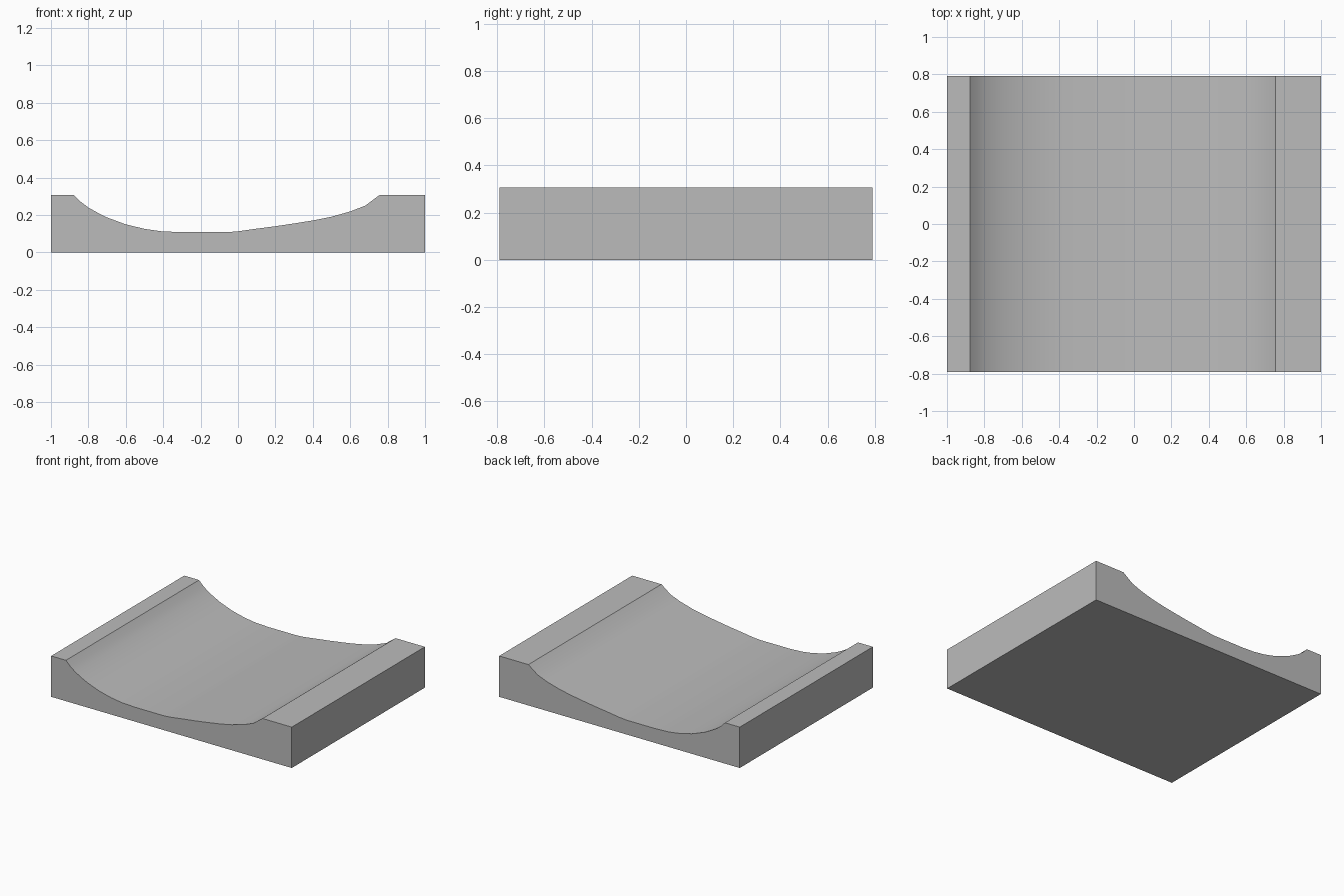
import bpy
import bmesh
from math import radians

if "Cube" in bpy.data.objects:
    bpy.data.objects.remove(bpy.data.objects["Cube"], do_unlink=True)

HALF_LENGTH, HALF_WIDTH, HEIGHT = 1.0, 0.79, 0.307

# Single grey material
grey = bpy.data.materials.new("plain grey")
grey.use_nodes = True
colour = (0.5, 0.5, 0.5, 1)
grey.diffuse_color = colour
grey.node_tree.nodes["Principled BSDF"].inputs["Base Color"].default_value = colour

# Hollow between the two raised ledges, from left to right
hollow = [(-0.877, HEIGHT), (-0.84, 0.27), (-0.8, 0.24), (-0.75, 0.212), (-0.7, 0.187),
          (-0.6, 0.15), (-0.5, 0.126), (-0.41, 0.113), (-0.3, 0.108), (-0.06, 0.108),
          (0.0, 0.113), (0.1, 0.127), (0.2, 0.14), (0.3, 0.155), (0.4, 0.171),
          (0.5, 0.191), (0.6, 0.219), (0.68, 0.25), (0.757, HEIGHT)]
outline = [(-HALF_LENGTH, 0), (-HALF_LENGTH, HEIGHT), *hollow,
           (HALF_LENGTH, HEIGHT), (HALF_LENGTH, 0)]

# Curved slab: the side profile extruded across the width
bm = bmesh.new()
side = bm.faces.new([bm.verts.new((x, -HALF_WIDTH, z)) for x, z in outline])
result = bmesh.ops.extrude_face_region(bm, geom=[side], use_keep_orig=True)
moved = [v for v in result["geom"] if isinstance(v, bmesh.types.BMVert)]
bmesh.ops.translate(bm, verts=moved, vec=(0, 2 * HALF_WIDTH, 0))
bmesh.ops.recalc_face_normals(bm, faces=bm.faces)
mesh = bpy.data.meshes.new("curved_slab")
bm.to_mesh(mesh)
bm.free()
mesh.materials.append(grey)
slab = bpy.data.objects.new("curved_slab", mesh)
bpy.context.collection.objects.link(slab)

# Smooth hollow with crisp ledge edges
bpy.ops.object.select_all(action="DESELECT")
slab.select_set(True)
bpy.context.view_layer.objects.active = slab
bpy.ops.object.shade_smooth_by_angle(angle=radians(30))
